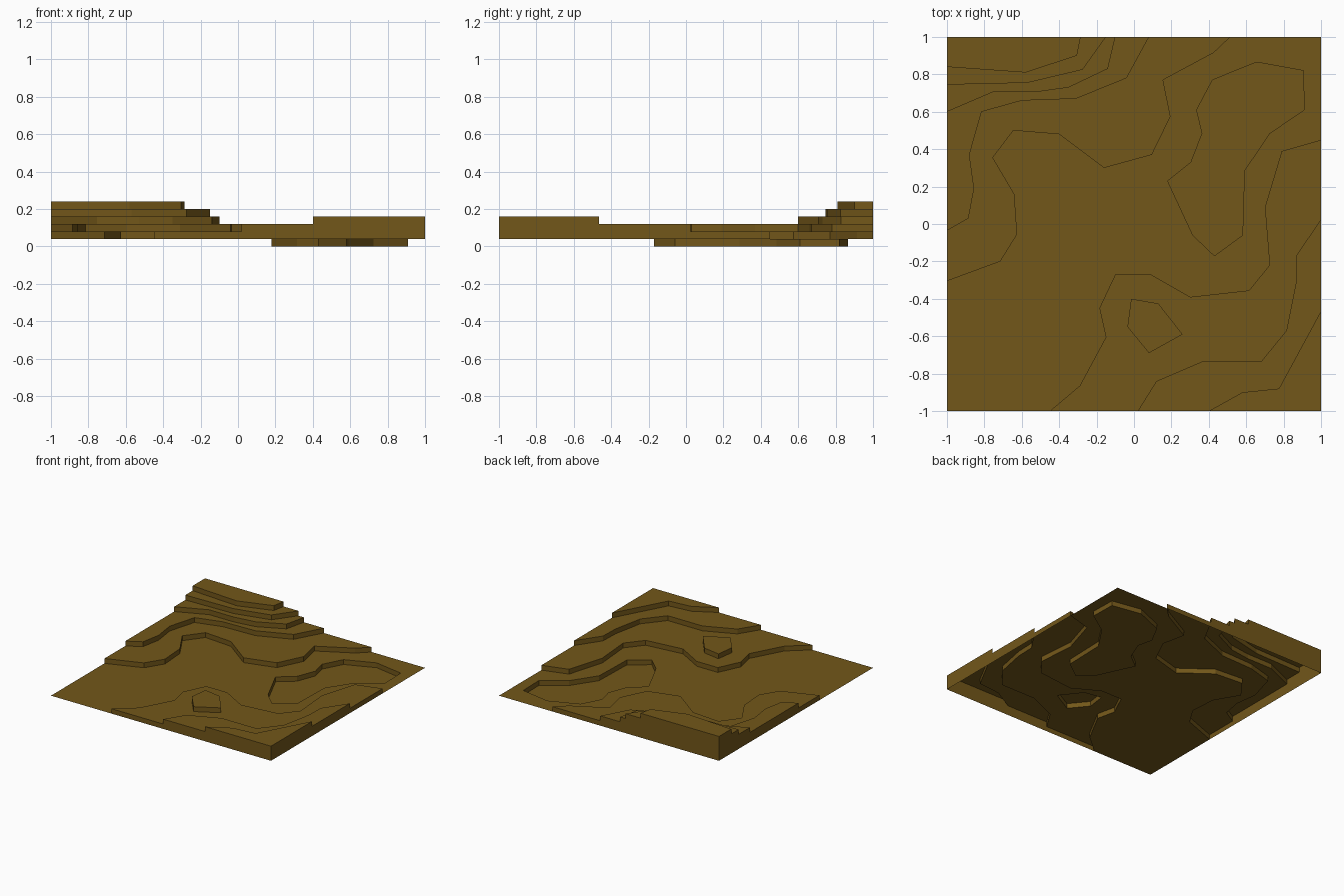
import bpy, bmesh
from mathutils import Vector
from mathutils.geometry import tessellate_polygon

if "Cube" in bpy.data.objects:
    bpy.data.objects.remove(bpy.data.objects["Cube"])

STEP = 0.04
BASE = 0.04          # ground level; the hollow drops below it to zero

mat = bpy.data.materials.new("earth")
mat.diffuse_color = (0.17, 0.095, 0.01, 1)
mat.use_nodes = True
mat.node_tree.nodes["Principled BSDF"].inputs["Base Color"].default_value = mat.diffuse_color


def sheet(bm, outline, z, holes=()):
    """Flat upward-facing terrace, optionally with holes."""
    loops = [[Vector((x, y, z)) for x, y in l] for l in (outline, *holes)]
    verts = [bm.verts.new(p) for l in loops for p in l]
    for tri in tessellate_polygon(loops):
        f = bm.faces.new([verts[i] for i in tri])
        f.normal_update()
        if f.normal.z < 0:
            f.normal_flip()


def wall(bm, path, lo, hi):
    """Vertical strip; the high ground is on the left of the path."""
    for a, b in zip(path, path[1:]):
        bm.faces.new([bm.verts.new((*p, z)) for p, z in
                      ((a, lo), (b, lo), (b, hi), (a, hi))])


def finish(bm, name):
    bmesh.ops.remove_doubles(bm, verts=bm.verts, dist=1e-5)
    me = bpy.data.meshes.new(name)
    bm.to_mesh(me)
    bm.free()
    me.materials.append(mat)
    bpy.context.collection.objects.link(bpy.data.objects.new(name, me))


def corner_hill(name, contours, corner, holes={}):
    """Terraces climbing to a corner, open underneath, walled at the border."""
    bm = bmesh.new()
    rings = contours + [[corner]]
    for i, (low, high) in enumerate(zip(rings, rings[1:])):
        z = BASE + STEP * (i + 1)
        sheet(bm, low + high[::-1], z, holes.get(i, ()))
        wall(bm, low, z - STEP, z)
        wall(bm, [low[-1], high[-1]], BASE, z)
        wall(bm, [high[0], low[0]], BASE, z)
    finish(bm, name)


# North-west hill contours, lowest first
nw1 = [(-1, -.305), (-.715, -.2), (-.625, -.055), (-.64, .16), (-.755, .355), (-.645, .5), (-.4, .48),
       (-.16, .3), (.095, .37), (.195, .575), (.155, .77), (.425, .915), (.515, 1)]
nw2 = [(-1, -.035), (-.885, .03), (-.855, .19), (-.88, .37), (-.815, .6), (-.6, .66),
       (-.31, .67), (-.04, .78), (.08, 1)]
nw3 = [(-1, .6), (-.755, .705), (-.53, .705), (-.35, .73), (-.14, .83), (-.1, 1)]
nw4 = [(-1, .745), (-.57, .755), (-.275, .825), (-.15, 1)]
nw5 = [(-1, .84), (-.58, .81), (-.305, .9), (-.285, 1)]

# South-east hill contours, lowest first
se1 = [(1, .45), (.79, .39), (.7, .09), (.725, -.22), (.615, -.355), (.3, -.39), (.09, -.27),
       (-.1, -.27), (-.185, -.45), (-.15, -.605), (-.29, -.865), (-.45, -1)]
se2 = [(1, .025), (.87, -.165), (.865, -.32), (.815, -.57), (.68, -.735), (.365, -.735),
       (.12, -.84), (.02, -1)]
se3 = [(1, -.465), (.775, -.88), (.58, -.9), (.4, -1)]

# Closed outlines
knoll = [(-.015, -.4), (-.035, -.55), (.08, -.69), (.26, -.59), (.13, -.425)]
hollow = [(.655, .865), (.905, .82), (.91, .61), (.725, .485), (.59, .285), (.58, -.06), (.43, -.17),
          (.315, -.06), (.18, .23), (.305, .33), (.365, .485), (.335, .61), (.42, .77)]

corner_hill("north_west_hill", [nw1, nw2, nw3, nw4, nw5], (-1, 1))
corner_hill("south_east_hill", [se1, se2, se3], (1, -1), {0: [knoll]})

# Valley floor between the hills
bm = bmesh.new()
sheet(bm, nw1 + [(1, 1)] + se1 + [(-1, -1)], BASE, [hollow])
finish(bm, "valley_floor")

# Sunken hollow in the valley
bm = bmesh.new()
sheet(bm, hollow, 0)
wall(bm, hollow + hollow[:1], 0, BASE)
finish(bm, "hollow")

# Small knoll on the first south-east terrace
bm = bmesh.new()
sheet(bm, knoll, BASE + 2 * STEP)
wall(bm, knoll + knoll[:1], BASE + STEP, BASE + 2 * STEP)
finish(bm, "knoll")
